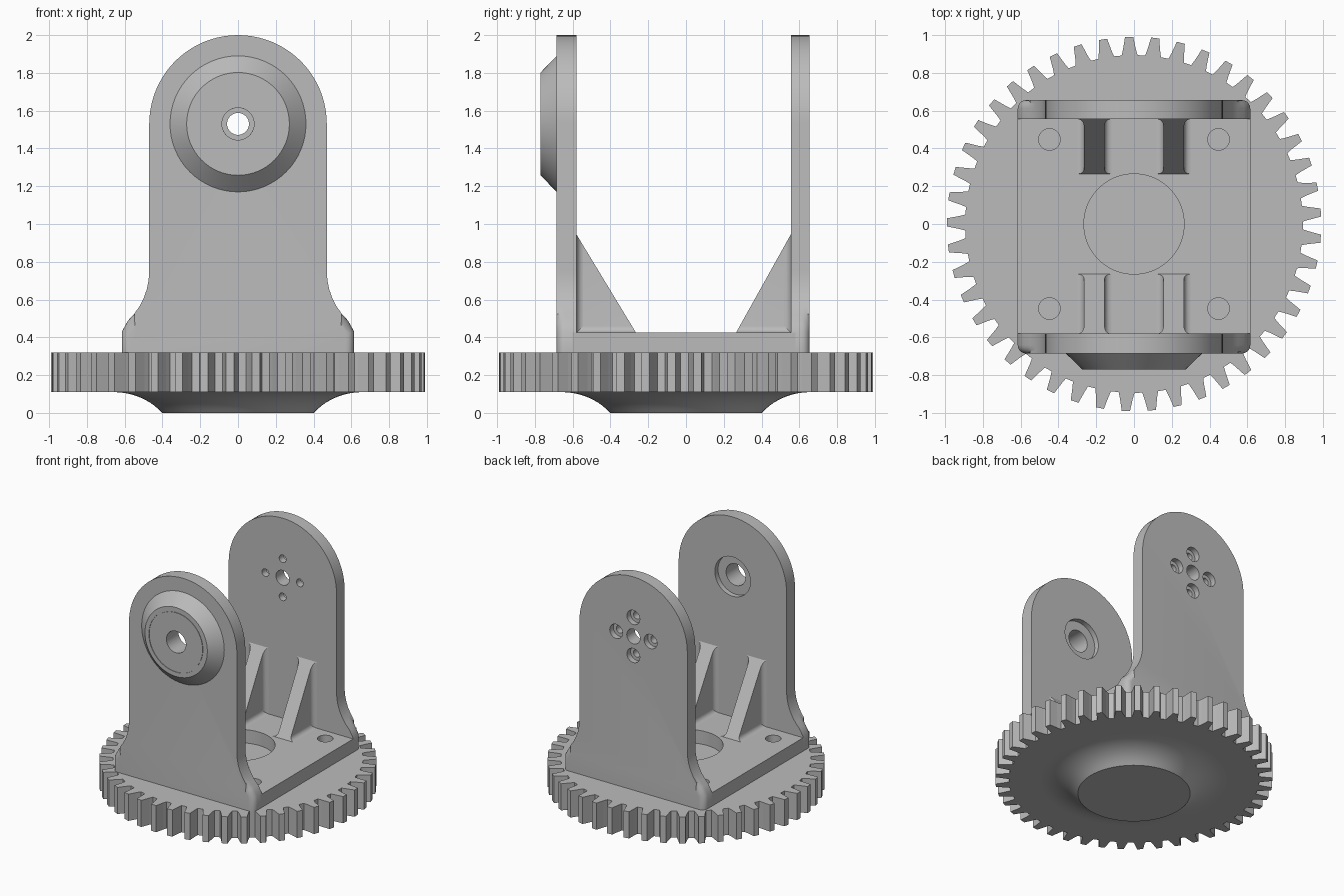
import bpy, bmesh, math
from mathutils import Vector

cube = bpy.data.objects.get("Cube")
if cube:
    bpy.data.objects.remove(cube, do_unlink=True)

grey = bpy.data.materials.new("plain_grey")
grey.use_nodes = True
COLOUR = (0.5, 0.5, 0.5, 1)
grey.diffuse_color = COLOUR
grey.node_tree.nodes["Principled BSDF"].inputs["Base Color"].default_value = COLOUR

PIVOT = 1.53          # height of the pivot axis
DECK = 0.425          # top of the base plate
GEAR_TOP = 0.32


def finish(bm, name):
    bmesh.ops.recalc_face_normals(bm, faces=bm.faces)
    mesh = bpy.data.meshes.new(name)
    bm.to_mesh(mesh)
    bm.free()
    mesh.materials.append(grey)
    ob = bpy.data.objects.new(name, mesh)
    bpy.context.collection.objects.link(ob)
    return ob


def activate(ob):
    bpy.ops.object.select_all(action='DESELECT')
    ob.select_set(True)
    bpy.context.view_layer.objects.active = ob


def smooth(ob):
    activate(ob)
    bpy.ops.object.shade_smooth_by_angle(angle=math.radians(30))


def prism(bm, outline, start, end, place):
    """Extrude a 2D outline between two depths; place maps (a, b, depth) to xyz."""
    rows = [[bm.verts.new(place(a, b, d)) for a, b in outline] for d in (start, end)]
    bm.faces.new(rows[0])
    bm.faces.new(rows[1])
    for i in range(len(outline)):
        bm.faces.new((rows[0][i - 1], rows[0][i], rows[1][i], rows[1][i - 1]))


def lathe(name, profile, place, closed=False, steps=64):
    """Revolve (radius, depth) points; closed makes a ring, otherwise ends are capped."""
    bm = bmesh.new()
    angles = [2 * math.pi * i / steps for i in range(steps)]
    rings = [[bm.verts.new(place(r * math.cos(t), r * math.sin(t), d)) for t in angles]
             for r, d in profile]
    pairs = list(zip(rings, rings[1:]))
    if closed:
        pairs.append((rings[-1], rings[0]))
    else:
        bm.faces.new(rings[0])
        bm.faces.new(rings[-1])
    for low, high in pairs:
        for i in range(steps):
            bm.faces.new((low[i - 1], low[i], high[i], high[i - 1]))
    return finish(bm, name)


def arc(cx, cy, rx, ry, a0, a1, n):
    angles = [math.radians(a0 + (a1 - a0) * i / n) for i in range(n + 1)]
    return [(cx + rx * math.cos(t), cy + ry * math.sin(t)) for t in angles]


def upright(a, b, d):
    return Vector((a, b, d))


def facing(a, b, d):
    return Vector((a, d, b))


def drill(ob, holes):
    """Cut round holes given as (radius, start, end, placement)."""
    for r, start, end, place in holes:
        cutter = lathe("hole_cutter", [(r, start), (r, end)], place, steps=48)
        cutter.hide_render = True
        mod = ob.modifiers.new("hole", 'BOOLEAN')
        mod.operation = 'DIFFERENCE'
        mod.solver = 'EXACT'
        mod.object = cutter
        activate(ob)
        bpy.ops.object.modifier_apply(modifier=mod.name)
        bpy.data.objects.remove(cutter, do_unlink=True)


def pivot_at(x=0, z=0):
    return lambda a, b, d: Vector((a + x, d, b + z + PIVOT))


def deck_at(x, y):
    return lambda a, b, d: Vector((a + x, b + y, d))


# Gear wheel
TEETH = 45
outline = []
for k in range(TEETH):
    for turn, r in ((-2.7, 0.893), (-2.1, 0.925), (-1.25, 0.99),
                    (1.25, 0.99), (2.1, 0.925), (2.7, 0.893)):
        t = math.radians(3.5 + k * 360 / TEETH + turn)
        outline.append((r * math.cos(t), r * math.sin(t)))
bm = bmesh.new()
prism(bm, outline, 0.11, GEAR_TOP, upright)
finish(bm, "gear_wheel")

# Flared hub under the gear
flare = arc(0.66, -0.16, 0.32, 0.27, 144, 90, 10)
flare = [(r, max(z, 0)) for r, z in flare]
smooth(lathe("flared_hub", flare + [(0.66, 0.13)], upright, steps=96))

# Base plate with centre bore and four screw holes
bm = bmesh.new()
w = 0.615
prism(bm, [(-w, -0.6), (w, -0.6), (w, 0.58), (-w, 0.58)], GEAR_TOP - 0.005, DECK, upright)
plate = finish(bm, "base_plate")
drill(plate, [(0.265, 0.2, 0.6, upright)] +
      [(0.057, 0.2, 0.6, deck_at(sx * 0.447, sy * 0.447)) for sx in (-1, 1) for sy in (-1, 1)])
smooth(plate)


# Upright walls: round top, flared foot, softened outer rim
def wall(name, inner, outer, holes):
    foot = arc(0.83, 0.75, 0.36, 0.36, 180, 242, 8)
    side = [(x, z) for x, z in reversed(foot) if x < 0.61]
    right = [(w, GEAR_TOP), (w, 0.43)] + side
    dome = arc(0, PIVOT, 0.47, 0.47, 0, 180, 40)
    left = [(-x, z) for x, z in reversed(right)]
    bm = bmesh.new()
    prism(bm, right + dome + left, inner, outer, facing)
    rim = [e for e in bm.edges
           if all(abs(v.co.y - outer) < 1e-5 for v in e.verts)
           and not all(v.co.z < GEAR_TOP + 0.01 for v in e.verts)]
    bmesh.ops.bevel(bm, geom=rim, offset=0.045, segments=5, profile=0.5,
                    affect='EDGES', clamp_overlap=True)
    ob = finish(bm, name)
    drill(ob, holes)
    smooth(ob)


wall("front_wall", -0.58, -0.685, [(0.085, -1, 0, pivot_at()), (0.155, -0.62, -0.5, pivot_at())])
screws = [(0.15, 0), (-0.15, 0), (0, 0.15), (0, -0.15)]
wall("back_wall", 0.555, 0.655,
     [(0.058, 0, 1, pivot_at())] +
     [(0.03, 0, 1, pivot_at(x, z)) for x, z in screws] +
     [(0.056, 0.61, 1, pivot_at(x, z)) for x, z in screws])

# Conical boss around the front pivot, with a fine groove
boss = [(0.085, -0.67), (0.36, -0.67), (0.36, -0.685), (0.272, -0.77), (0.237, -0.77),
        (0.237, -0.766), (0.231, -0.766), (0.231, -0.77), (0.085, -0.77)]
smooth(lathe("pivot_boss", boss, pivot_at(), closed=True))


# Sloping gussets with fillets against the plate and the wall
def gusset(name, x, inner):
    s = math.copysign(1, inner)
    depth = abs(inner)
    half, r = 0.055, 0.035
    curve = arc(-half - r, r, r, r, 270, 360, 5)
    curve = [(-half - r, -0.01)] + curve

    def section(height):
        one = curve + [(-half, height)]
        return one + [(-a, b) for a, b in reversed(one)]

    bm = bmesh.new()
    prism(bm, section(0.55), 0.2, depth + 0.01,
          lambda a, b, d: Vector((x + a, s * d, DECK + b)))
    prism(bm, section(0.3), DECK - 0.01, 1.0,
          lambda a, b, d: Vector((x + a, s * (depth - b), d)))
    rise, run = 0.945 - DECK, depth - 0.265
    cut = bmesh.ops.bisect_plane(bm, geom=bm.verts[:] + bm.edges[:] + bm.faces[:],
                                 plane_co=(0, s * 0.265, DECK), plane_no=(0, -s * rise, run),
                                 clear_outer=True)
    edges = [e for e in cut["geom_cut"] if isinstance(e, bmesh.types.BMEdge)]
    bmesh.ops.holes_fill(bm, edges=edges)
    smooth(finish(bm, name))


for side, x in (("left", 0.21), ("right", -0.21)):
    gusset("front_gusset_" + side, x, -0.58)
    gusset("back_gusset_" + side, x, 0.555)
